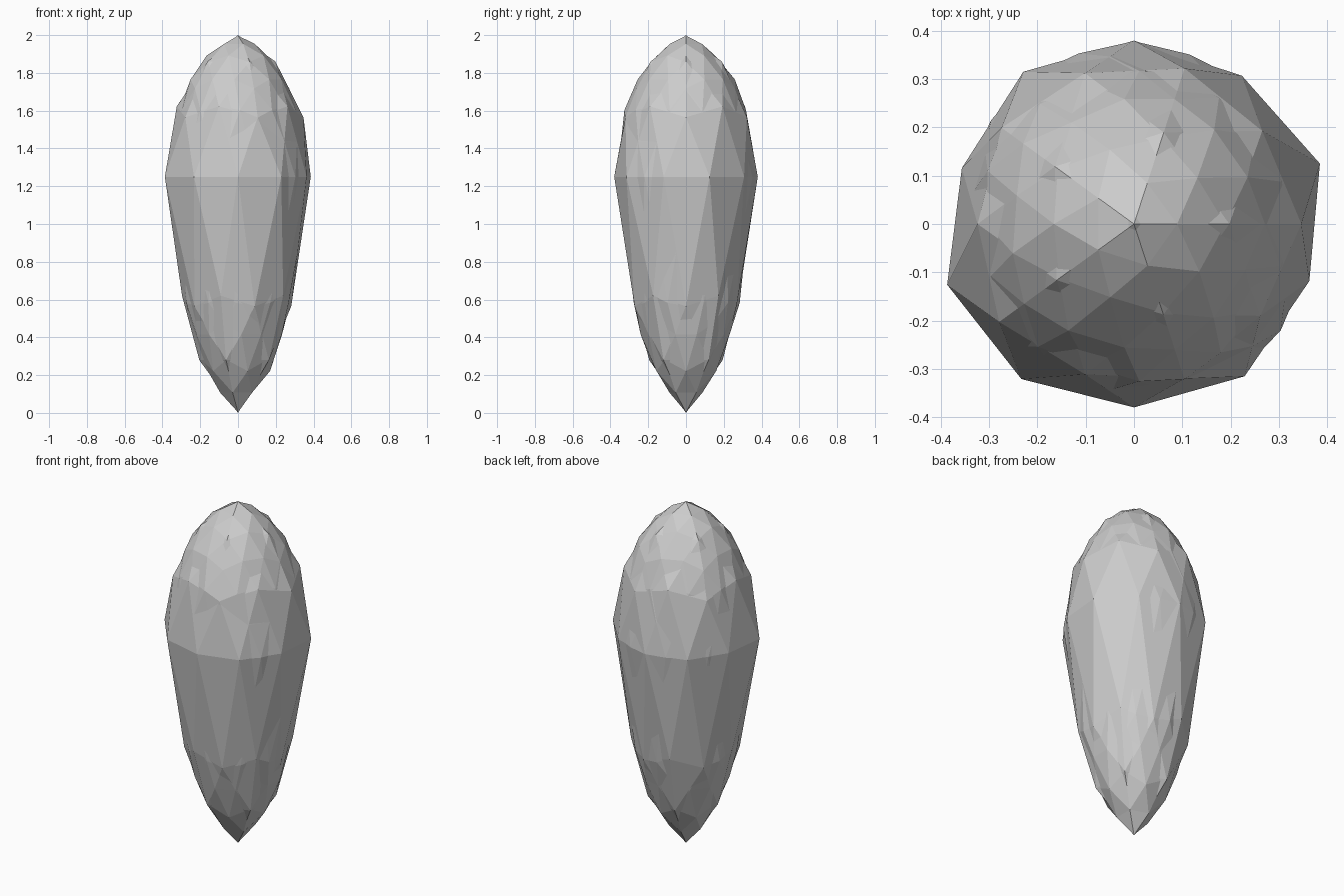
import bpy, bmesh, math, random

if "Cube" in bpy.data.objects:
    bpy.data.objects.remove(bpy.data.objects["Cube"])

# side profile: unit-sphere height -> (height, radial scale)
PROFILE = [(-1, 0, .38), (-.96, .13, .385), (-.85, .28, .385), (-.69, .45, .345),
           (-.447, .62, .33), (-.24, .88, .335), (0, 1.25, .385),
           (.24, 1.41, .375), (.447, 1.565, .382), (.85, 1.86, .38), (.96, 1.945, .375), (1, 2, .38)]
# radii of the ten widest points, counter-clockwise from 18 degrees
WAIST = [.405, .38, .38, .39, .375, .407, .397, .38, .39, .382]


def profile(u):
    for (a, za, ra), (b, zb, rb) in zip(PROFILE, PROFILE[1:]):
        if u <= b:
            t = max(0, (u - a) / (b - a))
            return za + (zb - za) * t, ra + (rb - ra) * t
    return PROFILE[-1][1:]


def shell(name, level, size, noise, seed, waist=False):
    rng = random.Random(seed)
    bm = bmesh.new()
    bmesh.ops.create_icosphere(bm, subdivisions=level, radius=1)
    for v in bm.verts:
        u = v.co.z
        z, r = profile(u)
        r *= size * (1 + rng.uniform(-noise, noise))
        if waist and abs(u) < .01:
            k = round((math.degrees(math.atan2(v.co.y, v.co.x)) - 18) / 36) % 10
            r = WAIST[k]
        v.co = (v.co.x * r, v.co.y * r, 1 + (z - 1) * (1 if waist else .997))
    me = bpy.data.meshes.new(name)
    bm.to_mesh(me)
    bm.free()
    ob = bpy.data.objects.new(name, me)
    bpy.context.collection.objects.link(ob)
    return ob


# coarse faceted body, with a finer one breaking through its flat faces
shell("outer_foliage", 2, 1.0, .015, 3, waist=True)
shell("inner_foliage", 3, .965, .025, 8)
